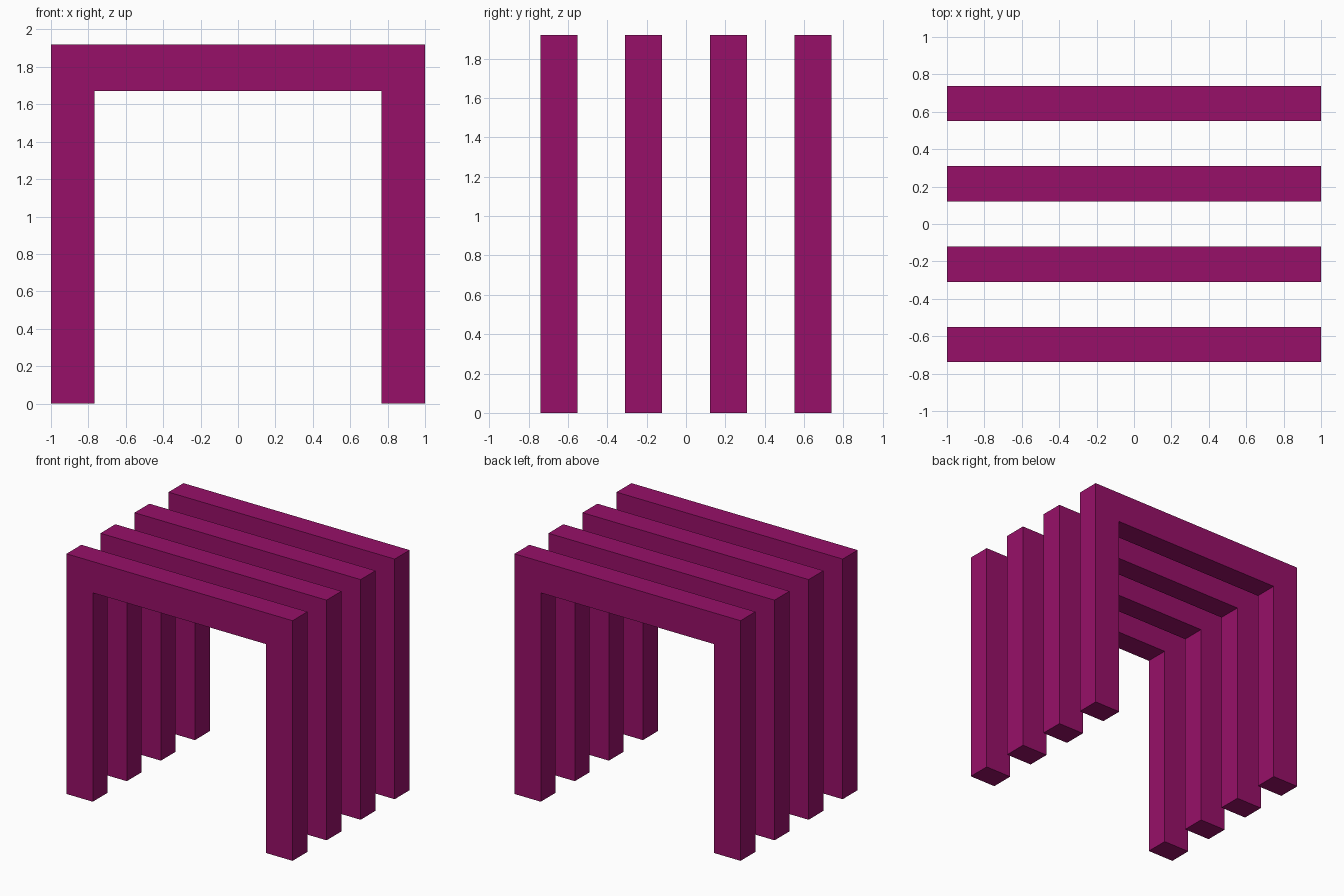
import bpy
import bmesh

if "Cube" in bpy.data.objects:
    bpy.data.objects.remove(bpy.data.objects["Cube"])

HALF_W, HEIGHT = 1.0, 1.92        # outer size of each arch
INNER_W, INNER_H = 0.767, 1.67    # opening
THICK = 0.188
CENTRES = (-0.645, -0.215, 0.215, 0.645)

mat = bpy.data.materials.new("magenta")
mat.diffuse_color = (0.31, 0.005, 0.14, 1)
mat.use_nodes = True
mat.node_tree.nodes["Principled BSDF"].inputs["Base Color"].default_value = mat.diffuse_color

# Arch outline in the xz plane
PROFILE = [(-HALF_W, 0), (-INNER_W, 0), (-INNER_W, INNER_H), (INNER_W, INNER_H),
           (INNER_W, 0), (HALF_W, 0), (HALF_W, HEIGHT), (-HALF_W, HEIGHT)]


def arch(name, y):
    """Extrude the outline into a solid square arch centred at y."""
    bm = bmesh.new()
    face = bm.faces.new([bm.verts.new((x, -THICK / 2, z)) for x, z in PROFILE])
    ext = bmesh.ops.extrude_face_region(bm, geom=[face], use_keep_orig=True)
    verts = [v for v in ext["geom"] if isinstance(v, bmesh.types.BMVert)]
    bmesh.ops.translate(bm, verts=verts, vec=(0, THICK, 0))
    bmesh.ops.recalc_face_normals(bm, faces=bm.faces)
    mesh = bpy.data.meshes.new(name)
    bm.to_mesh(mesh)
    bm.free()
    mesh.materials.append(mat)
    obj = bpy.data.objects.new(name, mesh)
    obj.location.y = y
    bpy.context.collection.objects.link(obj)


# Row of four arches, front to back
for i, y in enumerate(CENTRES, 1):
    arch(f"arch_{i}", y)
